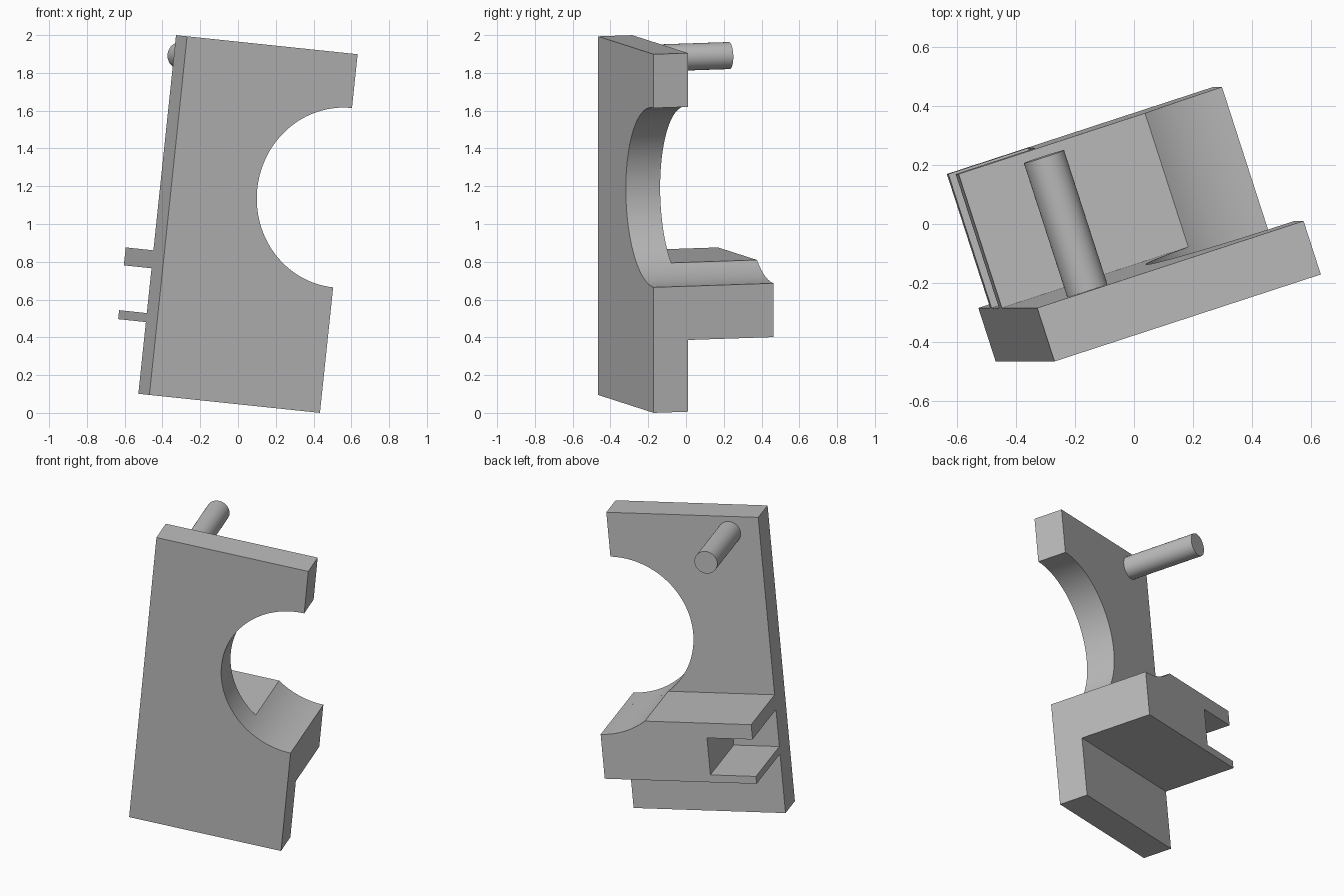
import bpy
import bmesh
from math import radians, degrees, atan2, cos, sin
from mathutils import Matrix, Vector

if "Cube" in bpy.data.objects:
    bpy.data.objects.remove(bpy.data.objects["Cube"])

# Part frame: x = width, y = depth, z = height, in modelling units
UNIT = 0.09545
WIDTH, HEIGHT, THICK, DEPTH = 10, 20, 2, 7
NOTCH_Z, NOTCH_R = 12, 5
PLACE = (Matrix.Translation((-0.469, -0.466, 0.095))
         @ Matrix.Rotation(radians(6), 4, 'Y')
         @ Matrix.Rotation(radians(18), 4, 'Z')
         @ Matrix.Scale(UNIT, 4))

grey = bpy.data.materials.new("plain_grey")
grey.use_nodes = True
GREY = (0.5, 0.5, 0.5, 1)
grey.diffuse_color = GREY
grey.node_tree.nodes["Principled BSDF"].inputs["Base Color"].default_value = GREY


def notch(start, end, steps):
    """Points on the round cut-out, centred on the right edge."""
    angles = [radians(start + (end - start) * i / steps) for i in range(steps + 1)]
    return [(WIDTH + NOTCH_R * cos(a), NOTCH_Z + NOTCH_R * sin(a)) for a in angles]


def extrude(name, outline, y0, y1):
    """Solid from an x-z outline, running from y0 to y1."""
    bm = bmesh.new()
    face = bm.faces.new([bm.verts.new((x, y0, z)) for x, z in outline])
    new = bmesh.ops.extrude_face_region(bm, geom=[face], use_keep_orig=True)["geom"]
    moved = [v for v in new if isinstance(v, bmesh.types.BMVert)]
    bmesh.ops.translate(bm, verts=moved, vec=Vector((0, y1 - y0, 0)))
    bmesh.ops.recalc_face_normals(bm, faces=bm.faces)
    mesh = bpy.data.meshes.new(name)
    bm.to_mesh(mesh)
    bm.free()
    mesh.materials.append(grey)
    mesh.shade_smooth()
    mesh.set_sharp_from_angle(angle=radians(30))
    obj = bpy.data.objects.new(name, mesh)
    bpy.context.collection.objects.link(obj)
    obj.matrix_world = PLACE
    return obj


# Upright plate with the half-round notch
extrude("back_plate",
        [(0, 0), (WIDTH, 0)] + notch(270, 90, 64) + [(WIDTH, HEIGHT), (0, HEIGHT)],
        0, THICK)

# Shelf behind the plate: notch cuts its top, a slot opens on the other end
shelf_top = 8
meet = degrees(atan2(shelf_top - NOTCH_Z, -3)) + 360
extrude("slotted_shelf",
        [(0, 4), (WIDTH, 4)] + notch(270, meet, 16)
        + [(0, shelf_top), (0, 7), (3, 7), (3, 4.5), (0, 4.5)],
        THICK, DEPTH)

# Round peg near the top corner
ring = [radians(i * 360 / 48) for i in range(48)]
extrude("peg", [(2 + 0.75 * cos(a), 18.9 + 0.75 * sin(a)) for a in ring], THICK, DEPTH)
